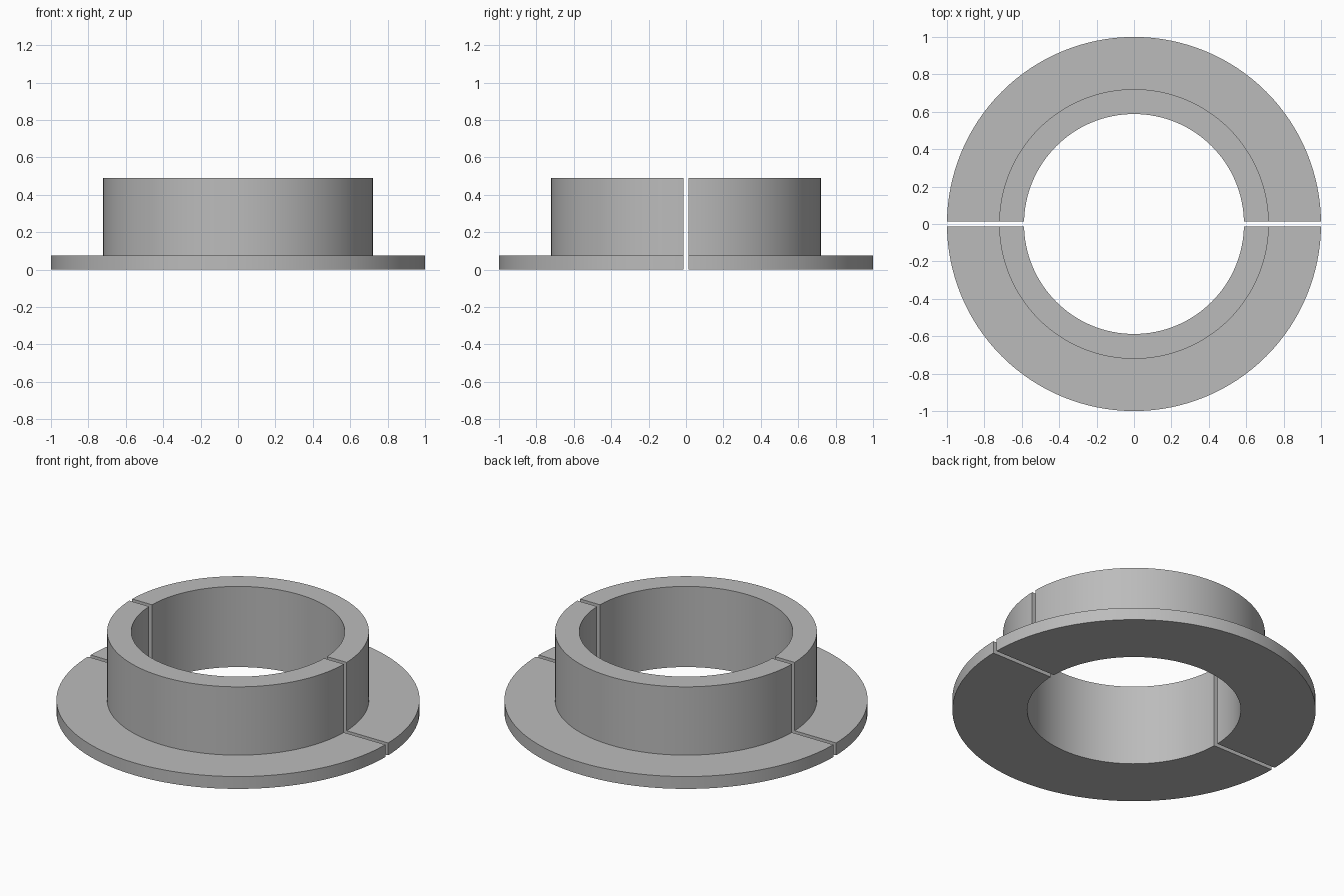
import bpy
import bmesh
import math
from mathutils import Vector

cube = bpy.data.objects.get("Cube")
if cube:
    bpy.data.objects.remove(cube, do_unlink=True)

BORE, SLEEVE, FLANGE = 0.588, 0.721, 1.0
FLANGE_TOP, SLEEVE_TOP = 0.075, 0.49
HALF_GAP = 0.0135
STEPS = 64

grey = bpy.data.materials.new("plain grey")
grey.use_nodes = True
color = (0.5, 0.5, 0.5, 1)
grey.diffuse_color = color
grey.node_tree.nodes["Principled BSDF"].inputs["Base Color"].default_value = color


def collar_half(name, side):
    """Flanged half ring on the +y (side 1) or -y (side -1) half."""
    profile = [(BORE, 0), (FLANGE, 0), (FLANGE, FLANGE_TOP),
               (SLEEVE, FLANGE_TOP), (SLEEVE, SLEEVE_TOP), (BORE, SLEEVE_TOP)]
    bm = bmesh.new()
    verts = [bm.verts.new((r, 0, z)) for r, z in profile]
    edges = [bm.edges.new((verts[i - 1], v)) for i, v in enumerate(verts)]
    bmesh.ops.spin(bm, geom=verts + edges, cent=(0, 0, 0), axis=(0, 0, 1),
                   angle=side * math.pi, steps=STEPS)

    # Trim the half back from the split line and cap both ends
    cut = bmesh.ops.bisect_plane(
        bm, geom=bm.verts[:] + bm.edges[:] + bm.faces[:], dist=1e-6,
        plane_co=Vector((0, side * HALF_GAP, 0)),
        plane_no=Vector((0, -side, 0)), clear_outer=True)
    rim = [e for e in cut["geom_cut"] if isinstance(e, bmesh.types.BMEdge)]
    for sign in (1, -1):
        bmesh.ops.contextual_create(
            bm, geom=[e for e in rim if e.verts[0].co.x * sign > 0])
    bmesh.ops.recalc_face_normals(bm, faces=bm.faces[:])

    mesh = bpy.data.meshes.new(name)
    bm.to_mesh(mesh)
    bm.free()
    mesh.materials.append(grey)
    obj = bpy.data.objects.new(name, mesh)
    bpy.context.collection.objects.link(obj)
    return obj


halves = [collar_half("back_collar_half", 1), collar_half("front_collar_half", -1)]

# Smooth the curved walls, keep the rims crisp
bpy.ops.object.select_all(action="DESELECT")
for obj in halves:
    obj.select_set(True)
bpy.context.view_layer.objects.active = halves[0]
bpy.ops.object.shade_smooth_by_angle(angle=math.radians(30))
